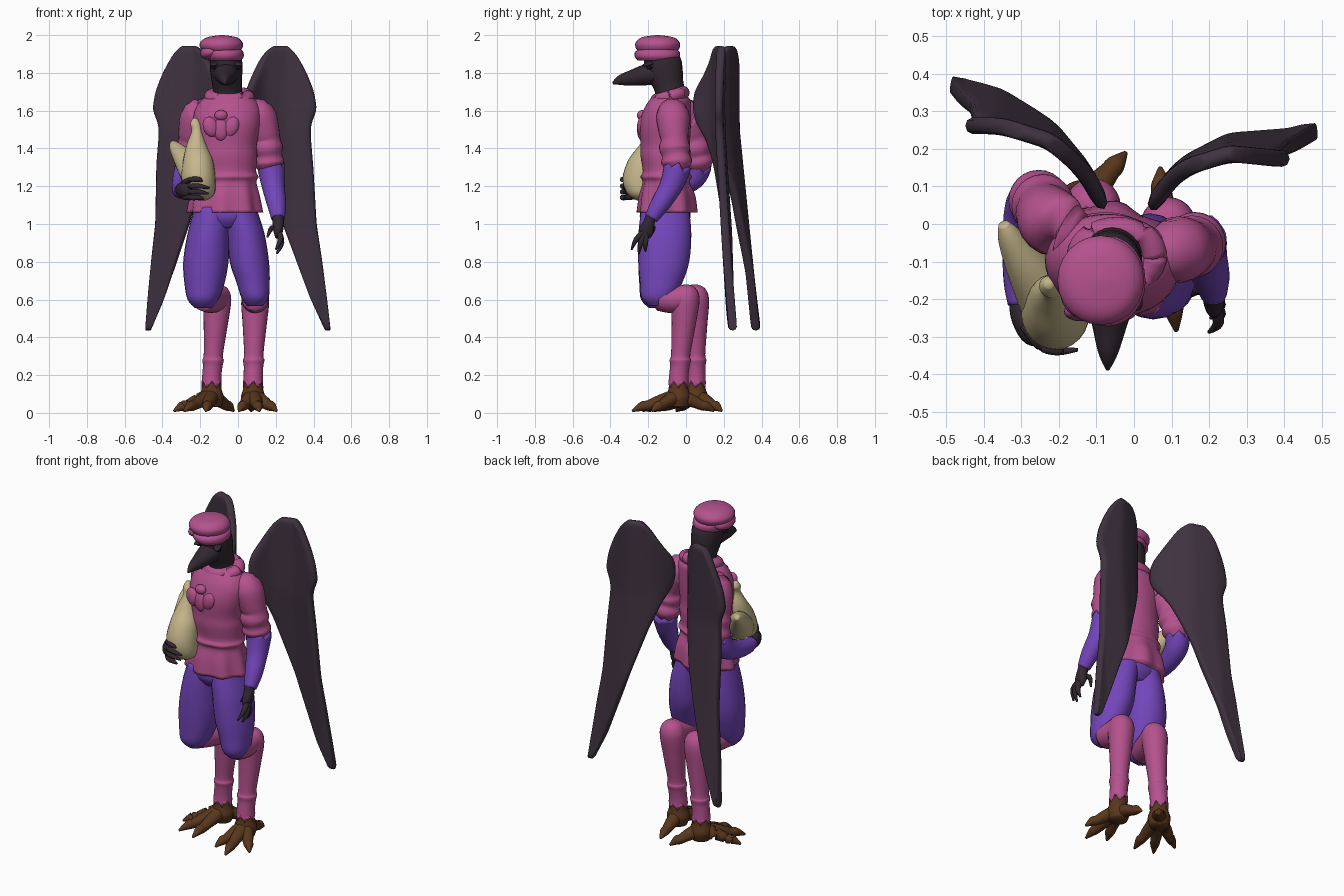
import bpy, bmesh, math
from mathutils import Vector


def material(name, rgb):
    m = bpy.data.materials.new(name)
    m.diffuse_color = (*rgb, 1)
    return m


PINK = material("rose_cloth", (0.46, 0.085, 0.27))
PURPLE = material("violet_cloth", (0.17, 0.06, 0.49))
WING = material("dark_plum_feather", (0.05, 0.032, 0.052))
BLACK = material("black_skin", (0.032, 0.021, 0.03))
BROWN = material("brown_claw", (0.10, 0.038, 0.012))
CREAM = material("cream_leather", (0.56, 0.47, 0.26))
EYE = material("eye_black", (0.008, 0.006, 0.008))


def finish(name, bm, mat):
    bmesh.ops.recalc_face_normals(bm, faces=bm.faces[:])
    for f in bm.faces:
        f.smooth = True
    me = bpy.data.meshes.new(name)
    bm.to_mesh(me)
    bm.free()
    me.materials.append(mat)
    ob = bpy.data.objects.new(name, me)
    bpy.context.collection.objects.link(ob)
    return ob


def spline(pts, t):
    """Catmull-Rom sample through tuples of any length."""
    i = min(int(t), len(pts) - 2)
    f = t - i
    p1, p2 = pts[i], pts[i + 1]
    p0, p3 = pts[max(i - 1, 0)], pts[min(i + 2, len(pts) - 1)]
    return [0.5 * (2 * b + (c - a) * f + (2 * a - 5 * b + 4 * c - d) * f * f
                   + (3 * b - a - 3 * c + d) * f ** 3) for a, b, c, d in zip(p0, p1, p2, p3)]


def loft(name, mat, pts, flat=False, yaw=0.0, jag=0.0, flute=0.0, seg=24, steps=4):
    """Skin of ellipses along points (x, y, z, r1[, r2]); flat keeps rings level."""
    pts = [p if len(p) == 5 else (*p, p[3]) for p in pts]
    n = (len(pts) - 1) * steps
    rows = [spline(pts, k / steps) for k in range(n + 1)]
    bm = bmesh.new()
    rings = []
    for k, r in enumerate(rows):
        c = Vector(r[:3])
        tan = (Vector(rows[min(k + 1, n)][:3]) - Vector(rows[max(k - 1, 0)][:3])).normalized()
        if flat:
            u, v = Vector((math.cos(yaw), math.sin(yaw), 0)), Vector((-math.sin(yaw), math.cos(yaw), 0))
        else:
            ref = Vector((1, 0, 0)) if abs(tan.x) < 0.85 else Vector((0, 0, 1))
            u = (ref - tan * ref.dot(tan)).normalized()
            v = tan.cross(u)
        ring = []
        for j in range(seg):
            a = 2 * math.pi * j / seg
            w = 1 + flute * max(0, 1 - 3 * k / n) * math.cos(8 * a)
            p = c + (u * math.cos(a) * max(r[3], .002) + v * math.sin(a) * max(r[4], .002)) * w
            if k == n and jag:
                p += tan * jag * (1, 0, -1, 0)[j % 4]
            ring.append(bm.verts.new(p))
        rings.append(ring)
    for a, b in zip(rings, rings[1:]):
        for j in range(seg):
            bm.faces.new((a[j], a[(j + 1) % seg], b[(j + 1) % seg], b[j]))
    for ring, r in ((rings[0], rows[0]), (rings[-1], rows[-1])):
        c = bm.verts.new(r[:3])
        for j in range(seg):
            bm.faces.new((ring[j], ring[(j + 1) % seg], c))
    return finish(name, bm, mat)


def blob(name, mat, loc, size, rot=(0, 0, 0)):
    bm = bmesh.new()
    bmesh.ops.create_uvsphere(bm, u_segments=20, v_segments=12, radius=1)
    ob = finish(name, bm, mat)
    ob.location, ob.scale, ob.rotation_euler = loc, size, rot
    return ob


def lerp(table, x):
    if x <= table[0][0]:
        return table[0][1:]
    for a, b in zip(table, table[1:]):
        if x <= b[0]:
            f = (x - a[0]) / (b[0] - a[0])
            return tuple(p + (q - p) * f for p, q in zip(a[1:], b[1:]))
    return table[-1][1:]


# Tunic, collar and neck bow
loft("tunic", PINK, [(-.07, -.10, 1.06, .195, .155), (-.07, -.10, 1.15, .18, .145), (-.067, -.105, 1.22, .163, .123),
                     (-.067, -.105, 1.25, .176, .135), (-.065, -.105, 1.28, .162, .123), (-.065, -.108, 1.36, .168, .132),
                     (-.065, -.11, 1.42, .165, .13), (-.06, -.11, 1.52, .178, .135), (-.055, -.10, 1.60, .175, .125),
                     (-.05, -.085, 1.66, .14, .105), (-.05, -.085, 1.70, .07, .06)], flat=True, yaw=-.15, flute=.06, seg=48)
ring = [(-.045 + .098 * math.cos(a), -.085 + .07 * math.sin(a), 1.675 + .02 * math.sin(a), .036, .034)
        for a in [2 * math.pi * i / 16 for i in range(17)]]
loft("collar", PINK, ring, steps=2, seg=16)
for i, (x, z, sx, sz, r) in enumerate([(-.145, 1.515, .04, .055, -.35), (-.09, 1.50, .04, .06, 0),
                                       (-.035, 1.515, .04, .055, .35), (-.09, 1.575, .035, .028, 0)]):
    blob(f"neck_bow_{i}", PINK, (x, -.233, z), (sx, .026, sz), (0, r, 0))

# Head, beak and eyes
loft("head", BLACK, [(-.05, -.08, 1.62, .07, .07), (-.055, -.085, 1.70, .076, .08), (-.06, -.105, 1.76, .08, .09),
                     (-.062, -.118, 1.82, .086, .10), (-.062, -.125, 1.88, .08, .095), (-.062, -.13, 1.91, .05, .05)], flat=True)
loft("beak", BLACK, [(-.062, -.14, 1.80, .07, .06), (-.063, -.21, 1.79, .062, .056), (-.066, -.28, 1.775, .044, .043),
                     (-.069, -.345, 1.762, .026, .028), (-.07, -.388, 1.745, .005, .006)])
for s in (-1, 1):
    blob("brow", BLACK, (-.062 + s * .06, -.195, 1.848), (.022, .04, .011), (.25, 0, s * .4))
    blob("eye", EYE, (-.062 + s * .066, -.193, 1.828), (.012, .018, .009), (0, 0, s * .4))

# Beret
loft("cap_band", PINK, [(-.07, -.15, 1.865, .085, .105), (-.07, -.152, 1.885, .10, .119), (-.072, -.152, 1.91, .10, .119),
                        (-.075, -.15, 1.925, .09, .10)], flat=True)
loft("cap_top", PINK, [(-.08, -.15, 1.905, .08, .095), (-.088, -.15, 1.93, .11, .115), (-.088, -.15, 1.96, .113, .117),
                       (-.085, -.15, 1.988, .08, .085), (-.085, -.15, 2.0, .01, .01)], flat=True)
blob("cap_droop", PINK, (-.145, -.16, 1.912), (.057, .09, .04), (0, -.35, 0))

# Sleeves and forearms
loft("left_sleeve", PINK, [(.05, -.085, 1.60, .06), (.11, -.07, 1.575, .088), (.14, -.065, 1.49, .08), (.152, -.06, 1.445, .073),
                           (.155, -.06, 1.405, .083), (.16, -.055, 1.365, .073), (.163, -.05, 1.325, .082), (.168, -.05, 1.28, .05)])
loft("right_sleeve", PINK, [(-.15, -.03, 1.60, .06), (-.21, .0, 1.575, .088), (-.233, .025, 1.49, .083), (-.24, .04, 1.445, .075),
                            (-.243, .05, 1.405, .084), (-.25, .058, 1.365, .074), (-.255, .065, 1.325, .08), (-.26, .07, 1.28, .05)])
loft("left_forearm", PURPLE, [(.212, -.185, 1.03, .036), (.205, -.14, 1.10, .05), (.187, -.08, 1.20, .061),
                              (.175, -.045, 1.30, .073)], jag=.02)
loft("right_forearm", PURPLE, [(-.30, -.215, 1.18, .036), (-.302, -.15, 1.18, .046), (-.295, -.05, 1.20, .056),
                               (-.28, .035, 1.245, .066), (-.262, .068, 1.31, .07)], jag=.02)

# Hands: palm plus fingers
loft("left_palm", BLACK, [(.21, -.18, 1.06, .028), (.213, -.195, 1.01, .03), (.213, -.21, .965, .026, .04), (.212, -.22, .93, .015, .03)])
for tip, mid in [((.20, -.288, .865), (.225, -.262, .92)), ((.205, -.25, .842), (.23, -.24, .90)),
                 ((.21, -.215, .855), (.23, -.215, .90)), ((.155, -.19, .93), (.18, -.175, .98))]:
    loft("left_finger", BLACK, [(.213, -.21, .97, .016), (*mid, .015), (*tip, .005)], seg=10)
loft("right_palm", BLACK, [(-.30, -.19, 1.18, .03), (-.298, -.24, 1.18, .032, .04), (-.275, -.295, 1.18, .028, .04),
                           (-.25, -.32, 1.18, .01, .025)])
for z0, z1, x in [(1.215, 1.235, -.19), (1.19, 1.2, -.15), (1.165, 1.17, -.155), (1.145, 1.14, -.18)]:
    loft("right_finger", BLACK, [(-.29, -.27, z0, .016), (-.25, -.322, z1, .015), (-.205, -.338, z1, .013), (x, -.335, z1 - .01, .005)], seg=10)

# Leather bag with neck and side spout
loft("bag_body", CREAM, [(-.19, -.24, 1.125, .02), (-.195, -.24, 1.16, .07), (-.21, -.238, 1.24, .09, .098),
                         (-.212, -.22, 1.34, .078, .085), (-.22, -.19, 1.42, .052, .055), (-.218, -.175, 1.49, .028),
                         (-.225, -.165, 1.53, .028), (-.228, -.16, 1.56, .012)], flat=True)
loft("bag_spout", CREAM, [(-.23, -.20, 1.27, .08), (-.28, -.12, 1.34, .06), (-.32, -.055, 1.39, .04),
                          (-.338, -.02, 1.415, .027), (-.348, 0, 1.43, .014)])

# Breeches
loft("hips", PURPLE, [(-.06, -.11, 1.14, .15, .12), (-.06, -.11, 1.04, .165, .135), (-.06, -.11, .98, .09, .10)], flat=True)
loft("right_breeches", PURPLE, [(-.13, -.11, 1.09, .10, .125), (-.155, -.112, .95, .112, .14), (-.17, -.118, .80, .12, .135),
                                (-.178, -.135, .68, .105, .112), (-.185, -.15, .60, .082, .088), (-.185, -.15, .555, .045, .045)], flat=True)
loft("left_breeches", PURPLE, [(.005, -.11, 1.09, .09, .125), (.04, -.112, .95, .10, .14), (.06, -.118, .80, .104, .135),
                               (.08, -.132, .69, .088, .112), (.09, -.148, .61, .072, .088), (.09, -.15, .565, .04, .045)], flat=True)

# Legs (knee, hock, ankle) and bird feet (toe tips, the last one points back)
for side, knee, hock, ankle, toes in [
        ("right", (-.18, -.14), (-.108, .048), (-.14, .052), [(-.34, -.05), (-.285, -.17), (-.17, -.20), (-.022, .19)]),
        ("left", (.09, -.14), (.092, .0), (.08, -.04), [(.205, -.18), (.113, -.285), (.005, -.23), (.07, .15)])]:
    (hx, hy), (ax, ay) = hock, ankle
    at = lambda f: (hx + (ax - hx) * f, hy + (ay - hy) * f)
    loft(side + "_knee_stocking", PINK, [(*knee, .61, .07), ((knee[0] + hx) / 2, (knee[1] + hy) / 2, .60, .072), (hx, hy, .61, .07)])
    loft(side + "_shin_stocking", PINK, [(*at(0), .68, .01), (*at(0), .66, .052), (*at(.05), .60, .074), (*at(.3), .47, .064),
                                         (*at(.7), .31, .051), (*at(.75), .28, .057), (*at(.8), .25, .052),
                                         (*at(.95), .20, .051), (*at(1), .15, .054)], flat=True, jag=.02)
    loft(side + "_ankle", BROWN, [(ax, ay, .20, .045), (ax, ay, .13, .052), (ax, ay, .08, .065), (ax, ay, .03, .05)], flat=True)
    for tx, ty in toes:
        mix = lambda f: (ax + (tx - ax) * f, ay + (ty - ay) * f)
        loft(side + "_toe", BROWN, [(*mix(.05), .085, .045), (*mix(.4), .062, .036, .034), (*mix(.65), .04, .028, .027),
                                    (*mix(.78), .035, .026, .026), (*mix(1), .01, .006)], seg=14)

# Wings: outline rows (z, inner x, outer x), bent along a plan curve (x, y)
OUTLINE = [(.435, .462, .49), (.60, .385, .472), (.80, .31, .447), (1.0, .235, .417), (1.3, .135, .40), (1.48, .075, .385),
           (1.54, .05, .39), (1.60, .042, .42), (1.70, .045, .405), (1.80, .085, .365), (1.90, .135, .31), (1.945, .19, .26)]
for side, s, shift, lean, plan in [
        ("left", 1, 0, .065, [(.04, .03), (.08, .10), (.135, .15), (.255, .188), (.41, .172), (.49, .18)]),
        ("right", -1, .035, .10, [(.075, .03), (.10, .09), (.13, .14), (.22, .22), (.355, .262), (.455, .262), (.5, .27)])]:
    bm = bmesh.new()
    grid = []
    zs = [.435 + (1.945 - .435) * i / 40 for i in range(41)]
    for z in zs:
        a, b = lerp(OUTLINE, z)
        k = shift * min(1, (z - .435) / .9)
        row = []
        for j in range(11):
            x = a + k + (b - a) * j / 10
            y = lerp(plan, x)[0] + lean * max(0, 1.5 - z)
            row.append(bm.verts.new((s * x, y, z)))
        grid.append(row)
    for r0, r1 in zip(grid, grid[1:]):
        for j in range(10):
            bm.faces.new((r0[j], r0[j + 1], r1[j + 1], r1[j]))
    ob = finish(side + "_wing", bm, WING)
    sol = ob.modifiers.new("thickness", "SOLIDIFY")
    sol.thickness, sol.offset = .045, 0
    sub = ob.modifiers.new("round", "SUBSURF")
    sub.levels = sub.render_levels = 1
